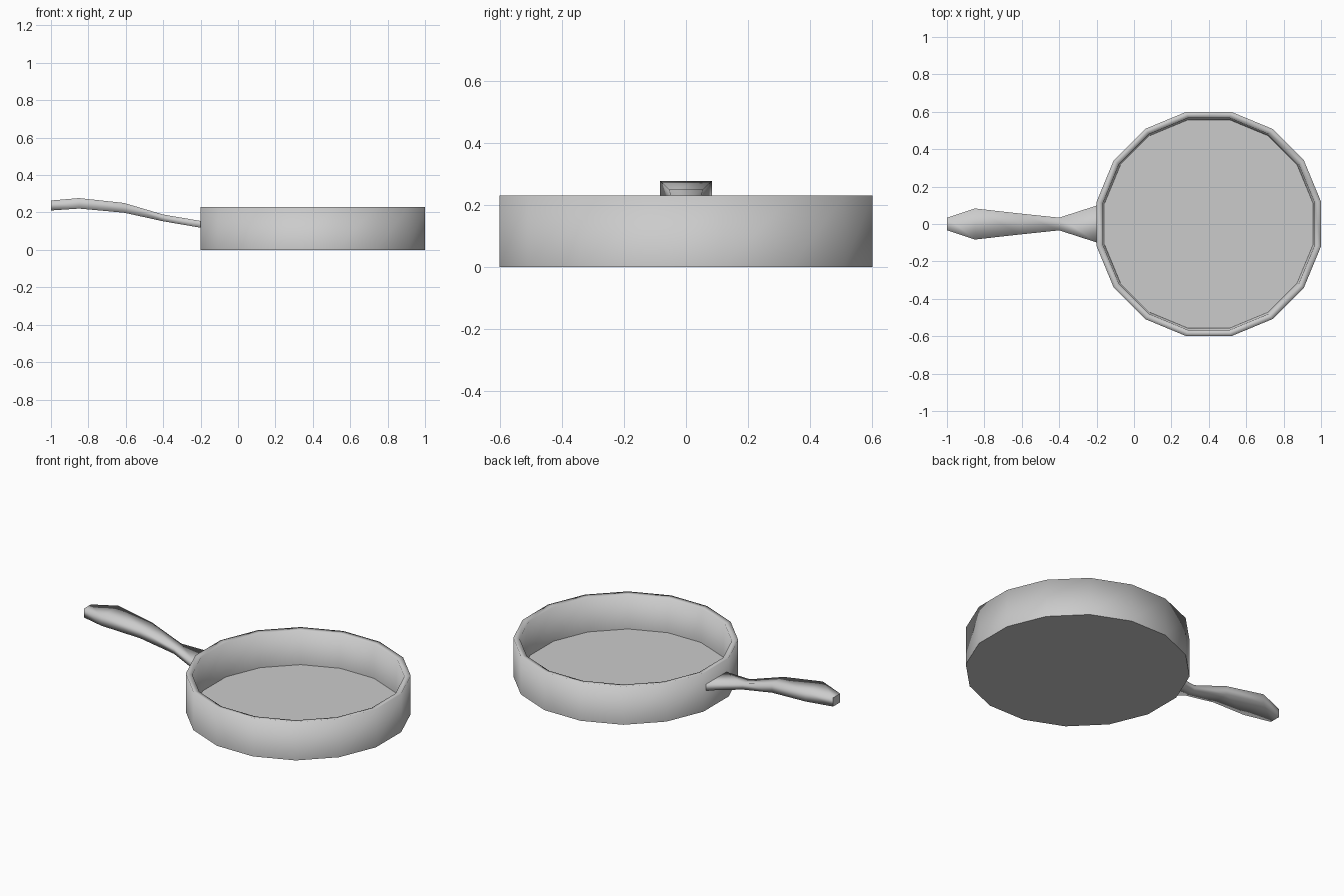
import bpy, bmesh, math

if "Cube" in bpy.data.objects:
    bpy.data.objects.remove(bpy.data.objects["Cube"])

SIDES = 16


def finish(name, bm):
    bmesh.ops.recalc_face_normals(bm, faces=bm.faces[:])
    for f in bm.faces:
        f.smooth = True
    mesh = bpy.data.meshes.new(name)
    bm.to_mesh(mesh)
    bm.free()
    obj = bpy.data.objects.new(name, mesh)
    bpy.context.collection.objects.link(obj)
    return obj


def loft(bm, rings):
    """Skin consecutive closed rings of points and cap both ends."""
    vs = [[bm.verts.new(p) for p in ring] for ring in rings]
    n = len(vs[0])
    for a, b in zip(vs, vs[1:]):
        for i in range(n):
            j = (i + 1) % n
            bm.faces.new((a[i], a[j], b[j], b[i]))
    caps = [bm.faces.new(vs[0]), bm.faces.new(vs[-1])]
    for cap in caps:
        for e in cap.edges:
            e.smooth = False


# Pan: flat-to-flat radius and height, from base up over the rim to the floor
profile = [(0.60, 0.0), (0.60, 0.23), (0.566, 0.225), (0.557, 0.025)]
rings = []
for r, z in profile:
    R = r / math.cos(math.pi / SIDES)
    rings.append([(0.4 + R * math.cos((i + 0.5) * math.tau / SIDES),
                   R * math.sin((i + 0.5) * math.tau / SIDES), z)
                  for i in range(SIDES)])
bm = bmesh.new()
loft(bm, rings)
finish("pan_body", bm)

# Handle: x, half width, bottom z, top z of each cross-section
sections = [(-1.0, 0.033, 0.211, 0.264), (-0.85, 0.083, 0.221, 0.277),
            (-0.61, 0.056, 0.199, 0.251), (-0.40, 0.034, 0.153, 0.189),
            (-0.195, 0.10, 0.118, 0.154)]
bm = bmesh.new()
loft(bm, [[(x, -w, lo), (x, w, lo), (x, w, hi), (x, -w, hi)]
          for x, w, lo, hi in sections])
finish("handle", bm)
